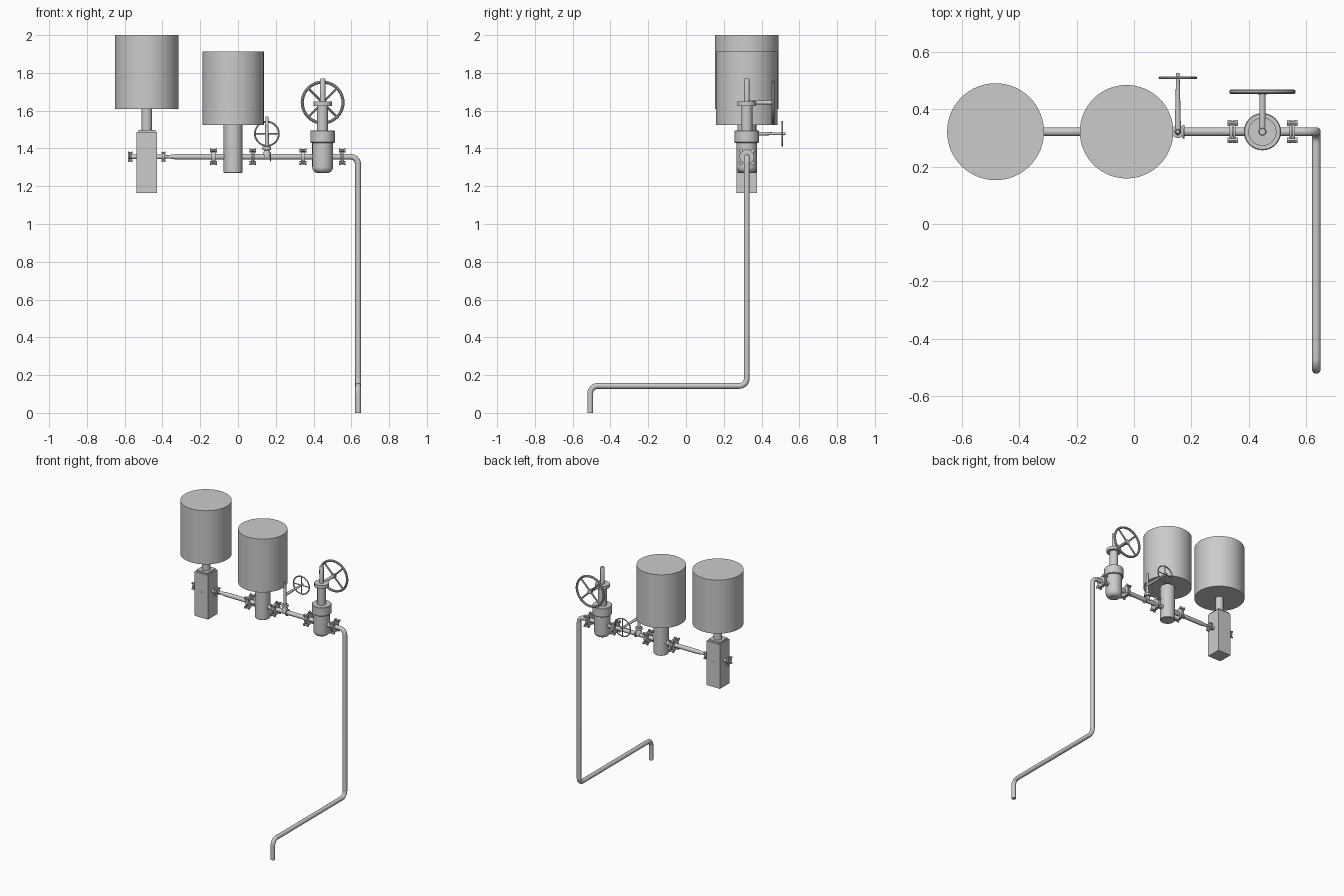
import bpy, bmesh, math
from mathutils import Vector

if "Cube" in bpy.data.objects:
    bpy.data.objects.remove(bpy.data.objects["Cube"])

Y, Z = 0.322, 1.356          # pipe run line
X_AX, Y_AX, Z_AX = Vector((1, 0, 0)), Vector((0, 1, 0)), Vector((0, 0, 1))


def finish(name, bm, smooth=True):
    bmesh.ops.recalc_face_normals(bm, faces=bm.faces[:])
    me = bpy.data.meshes.new(name)
    bm.to_mesh(me)
    bm.free()
    ob = bpy.data.objects.new(name, me)
    bpy.context.collection.objects.link(ob)
    if smooth:
        bpy.ops.object.select_all(action='DESELECT')
        ob.select_set(True)
        bpy.context.view_layer.objects.active = ob
        bpy.ops.object.shade_smooth_by_angle(angle=math.radians(35))
    return ob


def add_lathe(bm, profile, origin, axis=Z_AX, n=32, turn=0.0):
    """Revolve (radius, distance) points about an axis, capping both ends."""
    q = Z_AX.rotation_difference(axis)
    rings = []
    for r, t in profile:
        rings.append([bm.verts.new(Vector(origin) + q @ Vector(
            (r * math.cos(turn + 2 * math.pi * i / n), r * math.sin(turn + 2 * math.pi * i / n), t)))
            for i in range(n)])
    for a, b in zip(rings, rings[1:]):
        for i in range(n):
            j = (i + 1) % n
            bm.faces.new((a[i], a[j], b[j], b[i]))
    bm.faces.new(rings[0])
    bm.faces.new(rings[-1])


def lathe(name, profile, origin, axis=Z_AX, n=32):
    bm = bmesh.new()
    add_lathe(bm, profile, origin, axis, n)
    return finish(name, bm)


def box(name, center, size):
    bm = bmesh.new()
    bmesh.ops.create_cube(bm, size=1)
    bmesh.ops.scale(bm, vec=size, verts=bm.verts)
    bmesh.ops.translate(bm, vec=center, verts=bm.verts)
    return finish(name, bm, False)


def pipe(name, points, r, bend=0.04):
    """Round tube along a path with filleted corners."""
    pts = [Vector(p) for p in points]
    path = [pts[0]]
    for a, b, c in zip(pts, pts[1:], pts[2:]):
        u, v = (a - b).normalized() * bend, (c - b).normalized() * bend
        for i in range(9):
            t = math.pi / 2 * i / 8
            path.append(b + u * (1 - math.sin(t)) + v * (1 - math.cos(t)))
    path.append(pts[-1])
    cu = bpy.data.curves.new(name, 'CURVE')
    cu.dimensions = '3D'
    cu.bevel_depth, cu.bevel_resolution, cu.use_fill_caps = r, 6, True
    sp = cu.splines.new('POLY')
    sp.points.add(len(path) - 1)
    for p, co in zip(sp.points, path):
        p.co = (*co, 1)
    ob = bpy.data.objects.new(name, cu)
    bpy.context.collection.objects.link(ob)
    bpy.ops.object.select_all(action='DESELECT')
    ob.select_set(True)
    bpy.context.view_layer.objects.active = ob
    bpy.ops.object.convert(target='MESH')
    bpy.ops.object.shade_smooth_by_angle(angle=math.radians(35))


def flange(name, x, s=1.0):
    """Pair of round plates clamped by four bolts."""
    bm = bmesh.new()
    for k in (-1, 1):
        add_lathe(bm, [(0.039 * s, -0.0045 * s), (0.039 * s, 0.0045 * s)],
                  (x + k * 0.0055 * s, Y, Z), X_AX)
    for sy in (-1, 1):
        for sz in (-1, 1):
            o = (x, Y + sy * 0.03 * s, Z + sz * 0.033 * s)
            h = 0.018 * s
            add_lathe(bm, [(0.0115 * s, -h), (0.0115 * s, -0.01 * s), (0.007 * s, -0.01 * s),
                           (0.007 * s, 0.01 * s), (0.0115 * s, 0.01 * s), (0.0115 * s, h)], o, X_AX, 6)
    finish(name, bm)


def wheel(name, center, R, r, turn):
    """Handwheel facing y: ring, four spokes and a hub."""
    bm = bmesh.new()
    c, n, m = Vector(center), 40, 10
    ring = [[bm.verts.new(c + Vector((
        (R - r + r * math.cos(2 * math.pi * j / m)) * math.cos(2 * math.pi * i / n),
        r * math.sin(2 * math.pi * j / m),
        (R - r + r * math.cos(2 * math.pi * j / m)) * math.sin(2 * math.pi * i / n))))
        for j in range(m)] for i in range(n)]
    for i in range(n):
        for j in range(m):
            a, b = ring[i], ring[(i + 1) % n]
            bm.faces.new((a[j], a[(j + 1) % m], b[(j + 1) % m], b[j]))
    for k in range(4):
        a = turn + k * math.pi / 2
        add_lathe(bm, [(r * 0.75, 0), (r * 0.75, R - r)], c, Vector((math.cos(a), 0, math.sin(a))), 10)
    add_lathe(bm, [(r * 2, -r * 1.1), (r * 2, r * 1.1)], c, Y_AX, 20)
    finish(name, bm)


# Left actuator and square valve block
XA = -0.483
lathe("left_actuator_drum", [(0.169, 1.61), (0.169, 2.0)], (XA, Y, 0), n=64)
lathe("left_actuator_stem", [(0.028, 1.48), (0.028, 1.615)], (XA, Y, 0))
box("valve_block", (XA, Y, 1.325), (0.107, 0.107, 0.322))
box("valve_block_top_plate", (XA, Y, 1.491), (0.09, 0.09, 0.014))
lathe("block_through_pin", [(0.004, -0.0545), (0.004, 0.0545)], (XA, Y, Z - 0.005), Y_AX, 12)
lathe("block_pipe_stub", [(0.013, -0.1), (0.013, 0.1)], (XA, Y, Z), X_AX)
for side, k in (("left", -1), ("right", 1)):
    flange("block_flange_" + side, XA + k * 0.088, 0.62)

# Middle actuator and cylindrical valve body
XB = -0.026
lathe("middle_actuator_drum", [(0.163, 1.525), (0.163, 1.913)], (XB, Y, 0), n=64)
lathe("middle_valve_body", [(0.047, 1.27), (0.05, 1.273), (0.05, 1.53)], (XB, Y, 0), n=40)

# Right gate valve: rounded body, bonnet collar, yoke, screw and handwheel
XC = 0.448
dome = [(0.025 + 0.03 * math.sin(t), 1.302 - 0.032 * math.cos(t))
        for t in [math.pi / 2 * i / 8 for i in range(9)]]
lathe("gate_valve_body", dome + [(0.055, 1.435)], (XC, Y, 0), n=40)
lathe("gate_valve_bonnet", [(0.062, 1.43), (0.065, 1.433), (0.065, 1.492), (0.062, 1.495)], (XC, Y, 0), n=40)
lathe("gate_valve_yoke", [(0.029, 1.49), (0.029, 1.625), (0.049, 1.625), (0.049, 1.648)], (XC, Y, 0))
lathe("gate_valve_screw", [(0.014, 1.64), (0.014, 1.765), (0.011, 1.77)], (XC, Y, 0), n=20)
lathe("gate_wheel_shaft", [(0.011, 0.01), (0.011, 0.145)], (XC, Y, 1.643), Y_AX, 20)
wheel("gate_handwheel", (XC, 0.461, 1.643), 0.116, 0.008, math.radians(45))

# Flanges either side of the two round valves
for label, xc in (("middle", XB), ("gate", XC)):
    for side, k in (("left", -1), ("right", 1)):
        flange(label + "_flange_" + side, xc + k * 0.104)

# Small bypass valve standing on the pipe
XD = 0.153
lathe("small_valve_stem", [(0.02, 1.355), (0.02, 1.378), (0.012, 1.39), (0.022, 1.392), (0.022, 1.41),
                           (0.011, 1.412), (0.008, 1.565), (0.006, 1.57)], (XD, Y, 0), n=24)
lathe("small_wheel_shaft", [(0.011, 0), (0.006, 0.205)], (XD, Y, 1.478), Y_AX, 16)
lathe("small_valve_ring", [(0.024, -0.003), (0.024, 0.003)], (XD + 0.02, Y, Z), X_AX, 24)
wheel("small_handwheel", (XD, 0.51, 1.478), 0.068, 0.0045, 0)

# Main pipe: reducer, straight runs, long drop and outlet
lathe("pipe_reducer", [(0.008, -0.385), (0.008, -0.373), (0.015, -0.325), (0.015, -0.315)], (0, Y, Z), X_AX)
pipe("main_pipe", [(-0.32, Y, Z), (0.636, Y, Z), (0.636, Y, 0.143),
                   (0.636, -0.507, 0.143), (0.636, -0.507, 0)], 0.0153)
